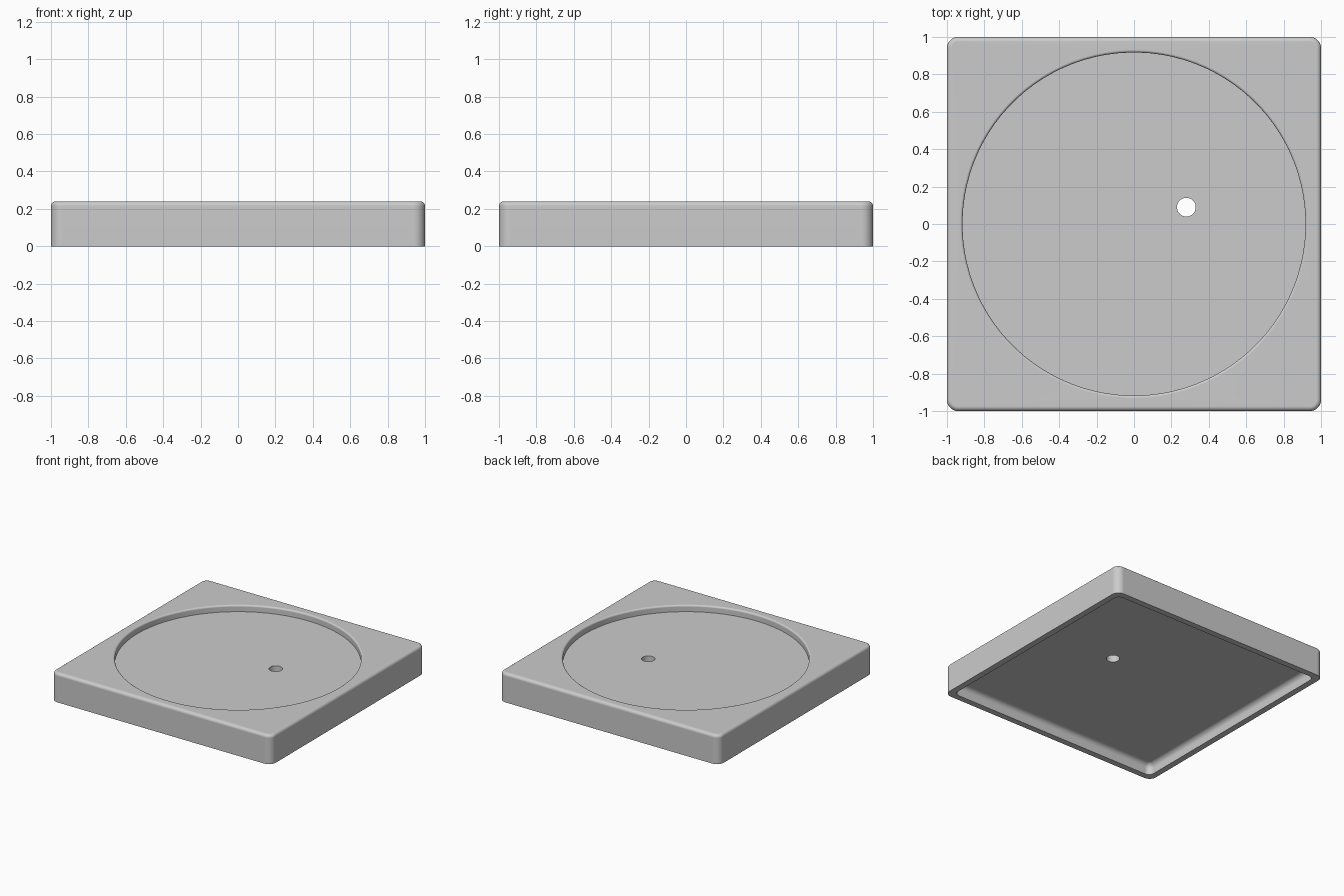
import bpy, bmesh
from math import sin, cos, pi, radians

cube = bpy.data.objects.get("Cube")
if cube:
    bpy.data.objects.remove(cube, do_unlink=True)

QUARTER = 24      # points per quarter turn
FILLET = 6        # steps per rounded edge


def circle(r, z, cx=0.0, cy=0.0):
    """Round ring of points."""
    n = QUARTER * 4
    angles = [2 * pi * (i + 0.5) / n for i in range(n)]
    return [(cx + r * cos(a), cy + r * sin(a), z) for a in angles]


def rounded_square(half, corner, z):
    """Square ring with rounded corners and the same point count."""
    pts = []
    for q in range(4):
        mid = pi / 4 + q * pi / 2
        cx = (half - corner) * (1 if cos(mid) > 0 else -1)
        cy = (half - corner) * (1 if sin(mid) > 0 else -1)
        for k in range(QUARTER):
            a = (q + k / (QUARTER - 1)) * pi / 2
            pts.append((cx + corner * cos(a), cy + corner * sin(a), z))
    return pts


def fillet(radius):
    """Inset and rise of a quarter-round edge, starting on the wall."""
    for i in range(FILLET + 1):
        a = pi / 2 * i / FILLET
        yield radius * (1 - cos(a)), radius * sin(a)


height, floor_z, ceiling_z = 0.24, 0.187, 0.09
hole = dict(r=0.05, cx=0.28, cy=0.09)
recess_r, rim_r = 0.917, 0.014
edge_r, corner_r = 0.025, 0.06
inner_half, inner_corner, inner_r = 0.95, 0.045, 0.04

# Closed section: drain hole, recess floor, rim, outer wall, hollow underside
rings = [circle(z=floor_z, **hole), circle(recess_r, floor_z)]
rings += [circle(recess_r + d, height - rim_r + h) for d, h in fillet(rim_r)]
outer = [rounded_square(1 - d, corner_r - d, height - edge_r + h)
         for d, h in fillet(edge_r)]
rings += reversed(outer)
rings += [rounded_square(1, corner_r, 0), rounded_square(inner_half, inner_corner, 0)]
rings += [rounded_square(inner_half - d, inner_corner - d, ceiling_z - inner_r + h)
          for d, h in fillet(inner_r)]
rings.append(circle(z=ceiling_z, **hole))

bm = bmesh.new()
loops = [[bm.verts.new(p) for p in ring] for ring in rings]
for a, b in zip(loops, loops[1:] + loops[:1]):
    for i in range(len(a)):
        j = (i + 1) % len(a)
        bm.faces.new((a[i], b[i], b[j], a[j]))
bmesh.ops.recalc_face_normals(bm, faces=bm.faces)
mesh = bpy.data.meshes.new("tray")
bm.to_mesh(mesh)
bm.free()

tray = bpy.data.objects.new("tray", mesh)
bpy.context.collection.objects.link(tray)

# Plain grey material
grey = bpy.data.materials.new("plain_grey")
grey.use_nodes = True
colour = (0.6, 0.6, 0.6, 1)
grey.diffuse_color = colour
grey.node_tree.nodes["Principled BSDF"].inputs["Base Color"].default_value = colour
mesh.materials.append(grey)

# Smooth rounded edges, flat faces kept crisp
bpy.ops.object.select_all(action='DESELECT')
tray.select_set(True)
bpy.context.view_layer.objects.active = tray
bpy.ops.object.shade_smooth_by_angle(angle=radians(30))
weighted = tray.modifiers.new("even_shading", 'WEIGHTED_NORMAL')
weighted.keep_sharp = True
